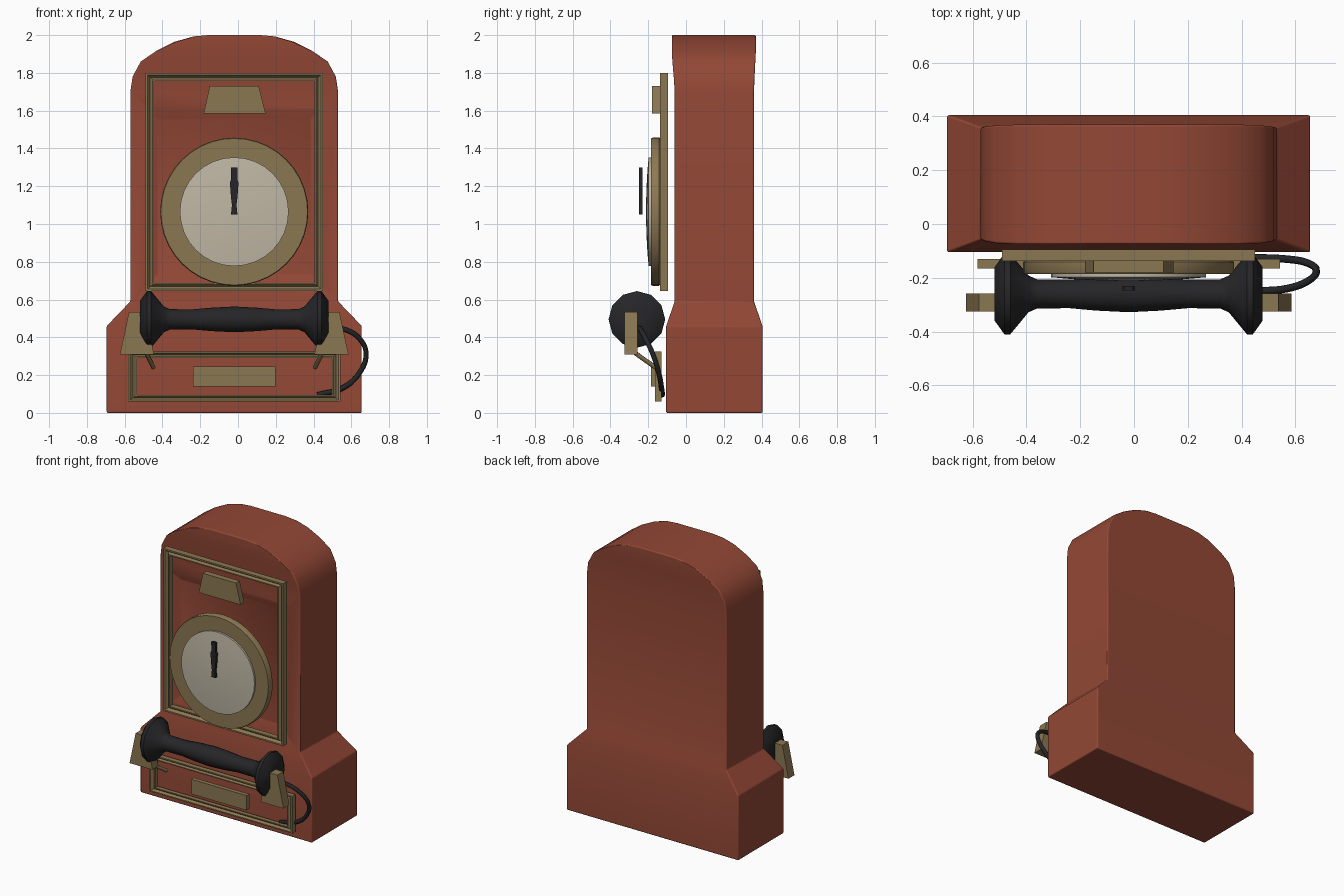
import bpy, bmesh, math
from mathutils import Vector

if "Cube" in bpy.data.objects:
    bpy.data.objects.remove(bpy.data.objects["Cube"])

CX = -0.02  # symmetry plane of the cabinet


def material(name, rgb):
    m = bpy.data.materials.new(name)
    m.diffuse_color = (*rgb, 1)
    m.use_nodes = True
    m.node_tree.nodes["Principled BSDF"].inputs["Base Color"].default_value = m.diffuse_color
    return m


RED = material("brick red", (0.29, 0.064, 0.036))
BRASS = material("dull brass", (0.26, 0.187, 0.085))
CREAM = material("pale dial", (0.53, 0.48, 0.38))
BLACK = material("black", (0.019, 0.019, 0.021))


def finish(name, bm, mat, angle=35, bevel=0, segments=2):
    bmesh.ops.recalc_face_normals(bm, faces=bm.faces)
    me = bpy.data.meshes.new(name)
    bm.to_mesh(me)
    bm.free()
    ob = bpy.data.objects.new(name, me)
    bpy.context.collection.objects.link(ob)
    me.materials.append(mat)
    if bevel:
        mod = ob.modifiers.new("bevel", 'BEVEL')
        mod.width, mod.segments = bevel, segments
        mod.limit_method, mod.angle_limit = 'ANGLE', math.radians(32)
    if angle:
        bpy.ops.object.select_all(action='DESELECT')
        ob.select_set(True)
        bpy.context.view_layer.objects.active = ob
        bpy.ops.object.shade_smooth_by_angle(angle=math.radians(angle))
    return ob


def bridge(bm, rings, cap=True, loop=False):
    """Join rings of points with quads; return the side faces per band."""
    vs = [[bm.verts.new(p) for p in r] for r in rings]
    n = len(vs[0])
    pairs = list(zip(vs, vs[1:])) + ([(vs[-1], vs[0])] if loop else [])
    bands = [[bm.faces.new((a[i], a[(i + 1) % n], b[(i + 1) % n], b[i]))
              for i in range(n)] for a, b in pairs]
    if cap and not loop:
        bm.faces.new(vs[0])
        bm.faces.new(vs[-1])
    return bands


def prism(name, outline, y0, y1, mat, bevel=0):
    bm = bmesh.new()
    bridge(bm, [[(x, y, z) for x, z in outline] for y in (y0, y1)])
    return finish(name, bm, mat, 0, bevel, 1)


def rect(x0, x1, z0, z1):
    return [(x0, z0), (x1, z0), (x1, z1), (x0, z1)]


def lathe(name, profile, centre, axis, sides, mat, angle=35):
    """Spin (position along axis, radius) pairs around x or y."""
    bm = bmesh.new()
    rings = []
    for t, r in profile:
        ring = []
        for i in range(sides):
            a = 2 * math.pi * i / sides
            u, v = r * math.cos(a), r * math.sin(a)
            p = (t, u, v) if axis == 'x' else (u, t, v)
            ring.append(Vector(p) + Vector(centre))
        rings.append(ring)
    bridge(bm, rings)
    return finish(name, bm, mat, angle)


def frame(name, x0, x1, z0, z1, width, height, yf, yb):
    """Moulded rectangular frame with a grooved face."""
    g = yf + (yb - yf) * 0.45
    section = [(0, yb), (0, yf), (0.25, yf), (0.55, g), (0.8, yf + 0.005), (1, yf + 0.005), (1, yb)]
    bm = bmesh.new()
    bridge(bm, [[(x, y, z) for x, z in rect(x0 + t * width, x1 - t * width,
                                            z0 + t * height, z1 - t * height)]
                for t, y in section], loop=True)
    return finish(name, bm, BRASS, 0)


def tube(name, points, radius, mat):
    cu = bpy.data.curves.new(name, 'CURVE')
    cu.dimensions = '3D'
    cu.bevel_depth, cu.bevel_resolution, cu.use_fill_caps = radius, 2, True
    sp = cu.splines.new('BEZIER')
    sp.resolution_u = 6
    sp.bezier_points.add(len(points) - 1)
    for bp, p in zip(sp.bezier_points, points):
        bp.co = p
        bp.handle_left_type = bp.handle_right_type = 'AUTO'
    cu.materials.append(mat)
    ob = bpy.data.objects.new(name, cu)
    bpy.context.collection.objects.link(ob)
    return ob


# Cabinet: (height, half width, front y, back y)
levels = [(0, 0.675, -0.105, 0.405), (0.46, 0.675, -0.105, 0.405),
          (0.59, 0.55, -0.06, 0.36), (1.70, 0.55, -0.06, 0.36),
          (1.78, 0.538, -0.065, 0.363), (1.86, 0.495, -0.072, 0.367),
          (1.915, 0.415, -0.075, 0.37), (1.965, 0.315, -0.075, 0.37),
          (1.993, 0.215, -0.075, 0.37), (2.0, 0.14, -0.075, 0.37)]
bm = bmesh.new()
bands = bridge(bm, [[(CX - w, f, z), (CX + w, f, z), (CX + w, b, z), (CX - w, b, z)]
                    for z, w, f, b in levels])
# Shallow recess in the front behind the dial
panel = bands[2][0]
bmesh.ops.recalc_face_normals(bm, faces=bm.faces)
bmesh.ops.inset_region(bm, faces=[panel], thickness=0.13)
bmesh.ops.inset_region(bm, faces=[panel], thickness=0.07)
for v in panel.verts:
    v.co.y += 0.03
finish("cabinet", bm, RED, 40, 0.022, 3)

# Front mouldings and plates
frame("upper_frame", -0.49, 0.45, 0.645, 1.80, 0.046, 0.042, -0.138, -0.095)
frame("lower_frame", -0.582, 0.543, 0.06, 0.325, 0.046, 0.034, -0.165, -0.13)
prism("name_plate", rect(-0.238, 0.198, 0.14, 0.245), -0.185, -0.155, BRASS)
prism("top_plate", [(-0.182, 1.585), (0.146, 1.585), (0.11, 1.73), (-0.15, 1.73)],
      -0.18, -0.138, BRASS)

# Dial
lathe("dial_ring", [(-0.135, 0.385), (-0.142, 0.392), (-0.178, 0.392), (-0.185, 0.388),
                    (-0.185, 0.28), (-0.16, 0.28)], (CX, 0, 1.065), 'y', 40, BRASS)
lathe("dial_face", [(-0.16, 0.288), (-0.198, 0.288), (-0.204, 0.22), (-0.209, 0.13),
                    (-0.212, 0.02)], (CX, 0, 1.065), 'y', 32, CREAM)
half = [(0.017, 1.05), (0.012, 1.10), (0.017, 1.14), (0.023, 1.22), (0.016, 1.235), (0.017, 1.30)]
prism("dial_hand", [(CX + x, z) for x, z in half] + [(CX - x, z) for x, z in reversed(half)],
      -0.248, -0.23, BLACK)

# Handset
side = [(0.498, 0.03), (0.498, 0.10), (0.462, 0.15), (0.44, 0.15), (0.372, 0.068),
        (0.34, 0.054), (0.22, 0.053), (0.12, 0.062)]
profile = [(-t, r) for t, r in side] + [(0, 0.068)] + [(t, r) for t, r in reversed(side)]
lathe("handset", profile, (CX, -0.26, 0.495), 'x', 12, BLACK, 40)

# Cradle brackets and their arms
for s, label in ((-1, "left"), (1, "right")):
    shape = [(0.425, 0.31), (0.605, 0.31), (0.557, 0.535), (0.47, 0.535)]
    prism(label + "_bracket", [(CX + s * x, z) for x, z in shape], -0.325, -0.258, BRASS)
    tube(label + "_bracket_arm", [(CX + s * 0.47, -0.28, 0.325), (CX + s * 0.45, -0.225, 0.285),
                                  (CX + s * 0.428, -0.16, 0.24)], 0.012, BRASS)

# Cord
tube("cord", [(0.44, -0.25, 0.45), (0.57, -0.24, 0.44), (0.65, -0.21, 0.385),
              (0.678, -0.175, 0.31), (0.645, -0.145, 0.215), (0.56, -0.13, 0.135),
              (0.42, -0.125, 0.095)], 0.014, BLACK)
